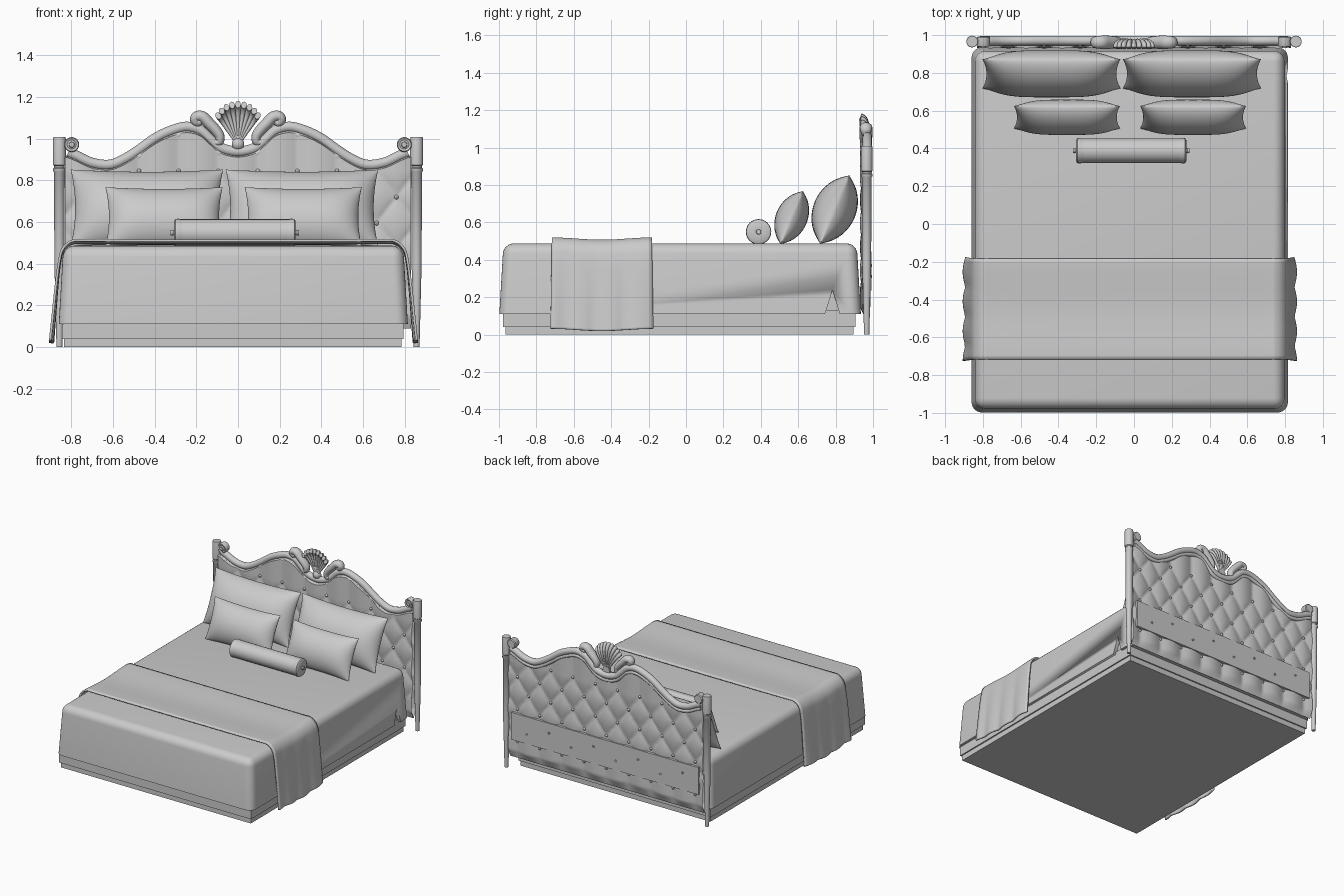
import bpy, bmesh, math
from mathutils import Vector, Matrix

cube = bpy.data.objects.get("Cube")
if cube:
    bpy.data.objects.remove(cube, do_unlink=True)

grey = bpy.data.materials.new("plain_grey")
grey.use_nodes = True
grey.diffuse_color = (0.6, 0.6, 0.6, 1)
grey.node_tree.nodes["Principled BSDF"].inputs["Base Color"].default_value = (0.6, 0.6, 0.6, 1)


def finish(name, bm, angle=40):
    bmesh.ops.remove_doubles(bm, verts=bm.verts, dist=0.0002)
    bmesh.ops.recalc_face_normals(bm, faces=bm.faces)
    me = bpy.data.meshes.new(name)
    bm.to_mesh(me)
    bm.free()
    ob = bpy.data.objects.new(name, me)
    bpy.context.collection.objects.link(ob)
    me.materials.append(grey)
    bpy.ops.object.select_all(action='DESELECT')
    ob.select_set(True)
    bpy.context.view_layer.objects.active = ob
    bpy.ops.object.shade_smooth_by_angle(angle=math.radians(angle))
    return ob


def surface(name, nu, nw, f, angle=40):
    """Grid of quads over u, w in 0..1, placed by f."""
    bm = bmesh.new()
    rows = [[bm.verts.new(f(i / nu, j / nw)) for i in range(nu + 1)] for j in range(nw + 1)]
    for a, b in zip(rows, rows[1:]):
        for i in range(nu):
            bm.faces.new((a[i], a[i + 1], b[i + 1], b[i]))
    return finish(name, bm, angle)


def box(name, lo, hi, inset=0.0, top_round=0.0, segments=4):
    bm = bmesh.new()
    bmesh.ops.create_cube(bm, size=1)
    lo, hi = Vector(lo), Vector(hi)
    for v in bm.verts:
        top = v.co.z > 0
        v.co = Vector([(lo[k] + hi[k]) / 2 + v.co[k] * (hi[k] - lo[k] - (2 * inset if top and k < 2 else 0))
                       for k in range(3)])
    if top_round:
        edges = [e for e in bm.edges if max(v.co.z for v in e.verts) > hi.z - 0.001]
        bmesh.ops.bevel(bm, geom=edges, offset=top_round, segments=segments, profile=0.5, affect='EDGES')
    return finish(name, bm)


def smooth_path(pts, n=8):
    """Catmull-Rom samples through the points."""
    p = [Vector(q) for q in pts]
    p = [2 * p[0] - p[1]] + p + [2 * p[-1] - p[-2]]
    out = []
    for a, b, c, d in zip(p, p[1:], p[2:], p[3:]):
        for k in range(n):
            t = k / n
            out.append(0.5 * (2 * b + (c - a) * t + (2 * a - 5 * b + 4 * c - d) * t**2
                              + (3 * b - a - 3 * c + d) * t**3))
    return out + [p[-2]]


def tube(name, path, radius, sides=12, depth_scale=1.0):
    """Sweep a circle along a path; radius is a function of 0..1."""
    bm = bmesh.new()
    rings = []
    for i, p in enumerate(path):
        t = (path[min(i + 1, len(path) - 1)] - path[max(i - 1, 0)]).normalized()
        side = t.cross(Vector((0, 1, 0))).normalized()
        deep = side.cross(t) * depth_scale
        r = radius(i / (len(path) - 1))
        rings.append([bm.verts.new(p + r * (side * math.cos(a) + deep * math.sin(a)))
                      for a in [math.tau * k / sides for k in range(sides)]])
    for a, b in zip(rings, rings[1:]):
        for k in range(sides):
            bm.faces.new((a[k], a[k - 1], b[k - 1], b[k]))
    bm.faces.new(rings[0])
    bm.faces.new(rings[-1])
    return finish(name, bm, 60)


def lathe(name, profile, origin, axis='Z', sides=24):
    turn = Matrix.Rotation(math.pi / 2, 4, 'Y' if axis == 'X' else 'X') if axis != 'Z' else Matrix()

    def f(u, w):
        r, h = profile[round(w * (len(profile) - 1))]
        a = u * math.tau
        return Vector(origin) + turn @ Vector((r * math.cos(a), r * math.sin(a), h))
    return surface(name, sides, len(profile) - 1, f)


# Base plinth and mattress with draped cover
box("base_foot", (-0.835, -0.965, 0), (0.785, 0.895, 0.045))
box("base_frame", (-0.845, -0.978, 0.04), (0.795, 0.905, 0.13))
cover = box("mattress_cover", (-0.86, -0.998, 0.11), (0.815, 0.935, 0.487), 0.022, 0.055, 6)

# Slit in the cover near the head end
bm = bmesh.new()
wedge = [[bm.verts.new((x, y, z)) for y, z in ((0.74, 0.1), (0.825, 0.1), (0.795, 0.2), (0.783, 0.24), (0.772, 0.2))]
         for x in (0.786, 0.85)]
for w in wedge:
    bm.faces.new(w)
for k in range(5):
    bm.faces.new((wedge[0][k], wedge[0][k - 1], wedge[1][k - 1], wedge[1][k]))
slit = finish("slit_cutter", bm)
slit.hide_render = True
slit.hide_viewport = True
cut = cover.modifiers.new("slit", 'BOOLEAN')
cut.operation = 'DIFFERENCE'
cut.object = slit

# Runner draped over the foot of the bed
half = [(0.865, 0, 0.025), (0.858, 0, 0.12), (0.846, 0, 0.28), (0.834, 0, 0.40),
        (0.818, 0, 0.465), (0.775, 0, 0.503), (0.70, 0, 0.506), (0.35, 0, 0.505)]
drape = smooth_path([(-x, y, z) for x, y, z in half] + half[::-1])


def runner_point(u, w):
    p = drape[round(w * (len(drape) - 1))]
    hang = max(0, 0.5 - p.z)
    y = -0.45 + (u - 0.5) * (0.535 + 0.03 * hang)
    x = p.x - 0.022 + math.copysign(hang * 0.03 * math.cos(u * 11), p.x)
    return (x, y, p.z + 0.006 * math.cos(u * math.tau))


runner = surface("foot_runner", 24, len(drape) - 1, runner_point)
thick = runner.modifiers.new("cloth", 'SOLIDIFY')
thick.thickness = 0.012
thick.offset = 0


# Pillows
def pillow(name, x, y, z, width, height, depth, lean):
    rot = Matrix.Rotation(-math.radians(lean), 4, 'X')

    def f(u, w):
        u = math.sin((u - 0.5) * math.pi)
        front = -1 if w < 0.5 else 1
        v = math.sin((1 - abs(4 * w - 2)) * math.pi / 2)
        d = depth * (max(0, 1 - u**4) * max(0, 1 - v**2)) ** 0.65
        px = width * u * (1 - 0.06 * (1 - v * v))
        pz = height * v * (1 - 0.07 * (1 - u * u))
        return Vector((x, y, z)) + rot @ Vector((px, front * d, pz))
    surface(name, 28, 48, f, 70)


for side, xb, xs in (("right", -0.437, -0.355), ("left", 0.307, 0.313)):
    pillow(side + "_large_pillow", xb, 0.795, 0.668, 0.366, 0.20, 0.115, 23)
    pillow(side + "_small_pillow", xs, 0.565, 0.625, 0.281, 0.155, 0.085, 23)

# Bolster cushion with end buttons
end = [(0, 0.308), (0.012, 0.308), (0.014, 0.298), (0.008, 0.288), (0.055, 0.292), (0.066, 0.285),
       (0.068, 0.27), (0.065, 0.262), (0.065, 0.25)]
lathe("bolster", end + [(r, -h) for r, h in end[::-1]], (-0.015, 0.388, 0.549), 'X')

# Headboard rail line, mirrored about the centre
rail_half = [(-0.815, 0.935), (-0.775, 0.918), (-0.70, 0.884), (-0.615, 0.875), (-0.54, 0.905), (-0.47, 0.95),
             (-0.40, 1.0), (-0.33, 1.035), (-0.25, 1.057), (-0.18, 1.04), (-0.13, 0.995), (-0.08, 0.955), (0, 0.938)]
rail_pts = [(x, 0.97, z) for x, z in rail_half]
rail = smooth_path(rail_pts + [(-x, y, z) for x, y, z in rail_pts[-2::-1]])
tube("headboard_rail", rail, lambda t: 0.025)
for name, y in (("front_bead", 0.958), ("back_bead", 0.976)):
    tube(name, [Vector((p.x, y, p.z - 0.033)) for p in rail], lambda t: 0.014, 8)


def rail_height(x):
    for a, b in zip(rail, rail[1:]):
        if a.x <= x <= b.x:
            return a.z + (b.z - a.z) * (x - a.x) / max(b.x - a.x, 1e-6)
    return rail[0].z


# Tufted upholstered board, padded on both faces
STEP, RISE, LOW, HIGH = 0.19, 0.125, 0.22, 0.85


def padding(x, z):
    zz = min(max(z, LOW), HIGH)
    a, b = x / STEP + (zz - LOW) / (2 * RISE), x / STEP - (zz - LOW) / (2 * RISE)
    return math.sqrt(abs(math.sin(math.pi * a) * math.sin(math.pi * b)))


def board_point(u, w):
    x = (u - 0.5) * 1.66
    top = rail_height(x) - 0.015
    v = 1 - abs(2 * w - 1)
    z = 0.09 + v * (top - 0.09)
    edge = min(1, v * 14)
    d = edge * (0.010 + 0.018 * padding(x, z))
    return (x, 0.958 + (-d if w < 0.5 else d), z)


surface("tufted_board", 130, 150, board_point, 50)

# Buttons at the tuft points
bm = bmesh.new()
for row in range(6):
    z = LOW + row * RISE
    for k in range(-5, 5):
        x = (k + (row % 2) / 2) * STEP
        if abs(x) < 0.8 and z < rail_height(x) - 0.05:
            for y in (0.946, 0.970):
                bmesh.ops.create_uvsphere(bm, u_segments=8, v_segments=6, radius=0.011,
                                          matrix=Matrix.Translation((x, y, z)))
finish("tuft_buttons", bm)

# Back plank with screw heads
box("back_plank", (-0.80, 0.965, 0.235), (0.80, 0.991, 0.445))
for k in range(8):
    lathe("plank_screw", [(0, 0.006), (0.008, 0.004), (0.008, -0.004)],
          ((k - 3.5) * STEP, 0.991, 0.34 + 0.03 * (-1) ** k), 'Y', 8)

# Turned posts and rail-end scrolls
post = [(0, 0), (0.014, 0), (0.018, 0.15), (0.024, 0.4), (0.026, 0.84), (0.030, 0.845), (0.030, 0.858),
        (0.025, 0.862), (0.025, 0.87), (0.031, 0.875), (0.031, 1.0), (0.029, 1.008), (0, 1.008)]
disc = [(0, 0.034), (0.012, 0.034), (0.014, 0.028), (0.022, 0.024), (0.032, 0.028), (0.036, 0.02),
        (0.036, -0.02), (0.03, -0.026), (0, -0.026)]
scroll = [(0.178, 1.085), (0.196, 1.076), (0.207, 1.092), (0.195, 1.107), (0.168, 1.103),
          (0.138, 1.073), (0.108, 1.042), (0.088, 1.012), (0.09, 0.985), (0.11, 0.982)]
for side, s in (("left", 1), ("right", -1)):
    lathe(side + "_post", post, (s * 0.857, 0.966, 0))
    lathe(side + "_rail_scroll", disc, (s * 0.798, 0.967, 0.972), 'Y')
    tube(side + "_crest_scroll", smooth_path([(s * x, 0.962, z) for x, z in scroll]),
         lambda t: 0.016 + 0.012 * math.sin(math.pi * t), 12, 1.25)

# Shell crest: fanned ribs curling forward
for k in range(-4, 5):
    a = math.radians(8.5 * k)
    size = 0.195 - 0.0016 * k * k
    ribs = [(size * t * math.sin(a), y, 0.97 + size * t * math.cos(a))
            for t, y in ((0, 0.952), (0.35, 0.966), (0.75, 0.966), (0.95, 0.95), (1, 0.932))]
    tube("shell_rib", smooth_path(ribs, 4), lambda t: 0.006 + 0.008 * min(1, t * 1.3), 8, 1.3)
lathe("shell_base", [(0, 0.02), (0.02, 0.014), (0.03, 0), (0.03, -0.02), (0, -0.02)], (0, 0.955, 0.975), 'Y')
